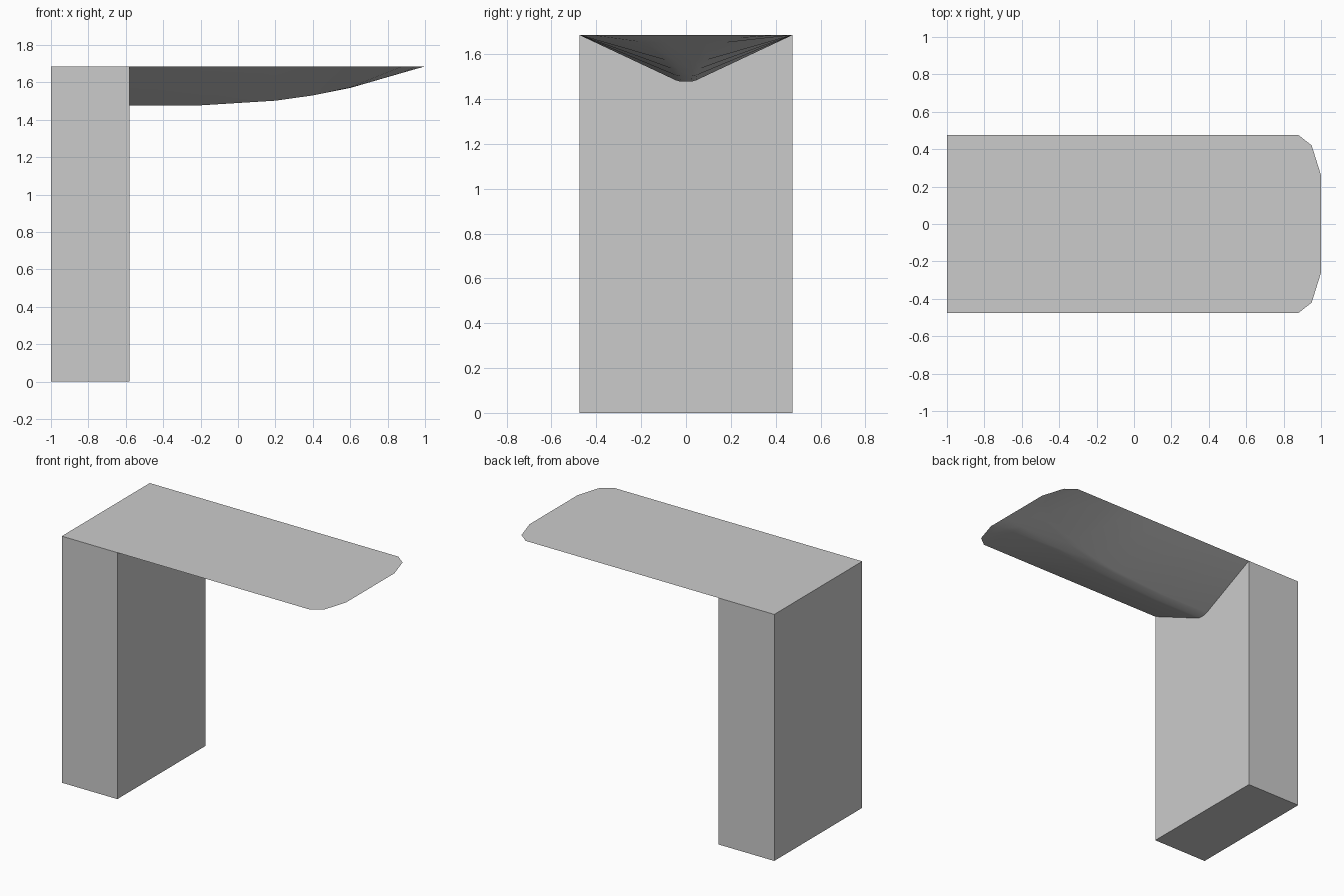
import bpy
import bmesh

if "Cube" in bpy.data.objects:
    bpy.data.objects.remove(bpy.data.objects["Cube"], do_unlink=True)

TOP, HALF, JOIN = 1.685, 0.475, -0.58

grey = bpy.data.materials.new("plain_grey")
grey.use_nodes = True
colour = (0.6, 0.6, 0.6, 1)
grey.diffuse_color = colour
grey.node_tree.nodes["Principled BSDF"].inputs["Base Color"].default_value = colour


def add_object(name, bm):
    bmesh.ops.recalc_face_normals(bm, faces=bm.faces)
    mesh = bpy.data.meshes.new(name)
    bm.to_mesh(mesh)
    bm.free()
    obj = bpy.data.objects.new(name, mesh)
    bpy.context.collection.objects.link(obj)
    mesh.materials.append(grey)
    return obj


# Upright block
bm = bmesh.new()
bmesh.ops.create_cube(bm, size=1)
for v in bm.verts:
    v.co.x = JOIN if v.co.x > 0 else -1
    v.co.y *= 2 * HALF
    v.co.z = TOP if v.co.z > 0 else 0
add_object("upright_block", bm)

# Cantilevered slab: stations of (x, edge half width, keel half width, keel height)
stations = [
    (JOIN, HALF, 0.045, 1.477),
    (-0.2, HALF, 0.045, 1.477),
    (0.2, HALF, 0.05, 1.502),
    (0.4, HALF, 0.06, 1.53),
    (0.6, HALF, 0.09, 1.57),
    (0.88, HALF, 0.18, 1.651),
    (0.95, 0.42, 0.22, 1.671),
    (1.0, 0.26, 0.24, TOP),
]
bm = bmesh.new()
sections = []
for x, edge, keel, low in stations:
    shoulder = low + 0.03 * (TOP - low)
    half = [(edge, TOP), (keel, shoulder), (keel * 0.5, low)]
    points = half + [(-y, z) for y, z in reversed(half)]
    sections.append([bm.verts.new((x, y, z)) for y, z in points])
for a, b in zip(sections, sections[1:]):
    for i in range(len(a) - 1):
        bm.faces.new((a[i], a[i + 1], b[i + 1], b[i]))
# Flat deck outline, running round the tip
bm.faces.new([s[0] for s in sections] + sections[-1][1:-1]
             + [s[-1] for s in reversed(sections)])
slab = add_object("cantilever_slab", bm)

# Smooth underside, crisp rim
bpy.ops.object.select_all(action="DESELECT")
slab.select_set(True)
bpy.context.view_layer.objects.active = slab
bpy.ops.object.shade_smooth_by_angle(angle=0.5)
for face in slab.data.polygons:
    if face.normal.z > 0.9:
        face.use_smooth = False
